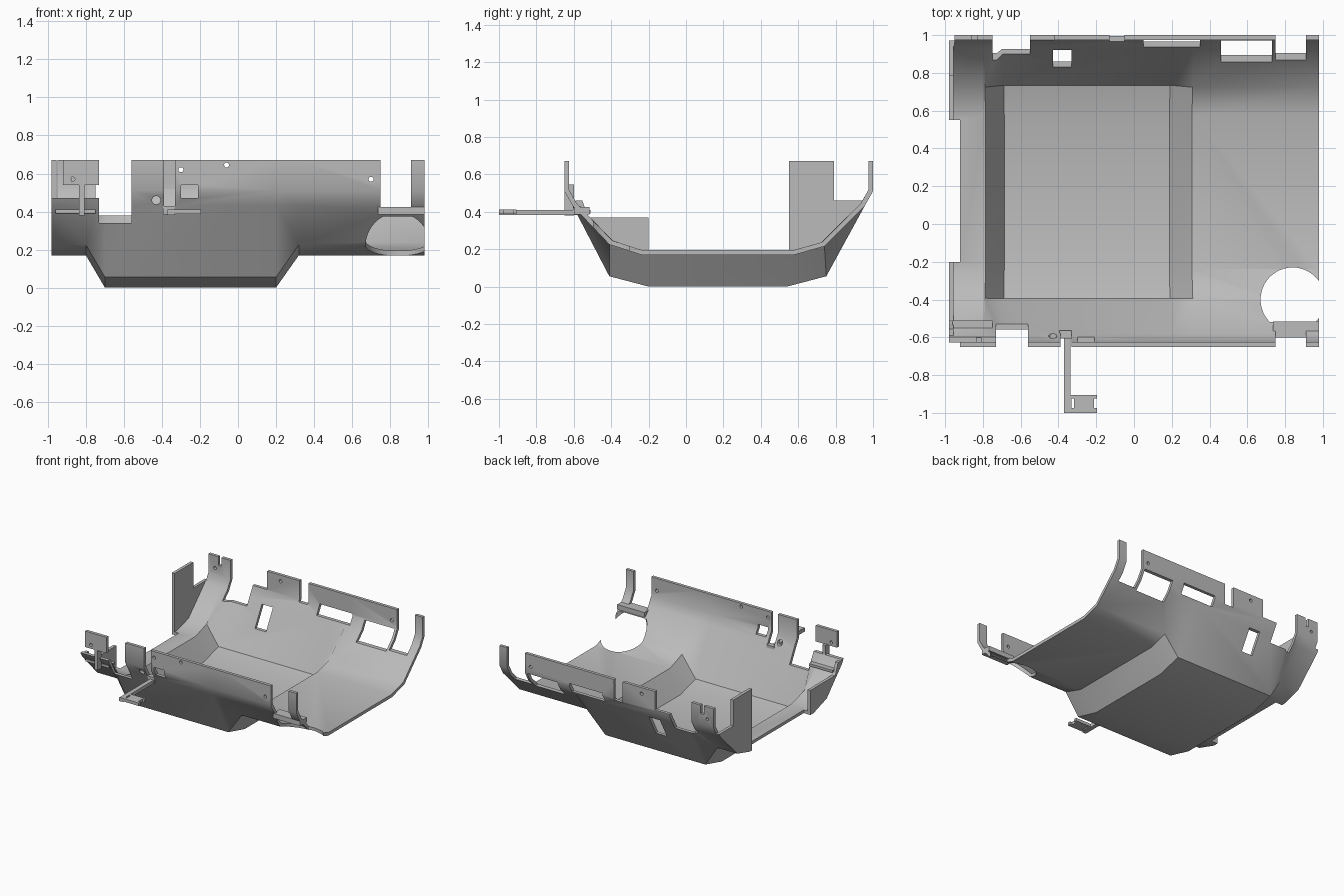
import bpy, bmesh, math
from mathutils import Matrix, Vector

cube = bpy.data.objects.get("Cube")
if cube:
    bpy.data.objects.remove(cube, do_unlink=True)

# Single plain grey
grey = bpy.data.materials.new("plain_grey")
grey.use_nodes = True
colour = (0.5, 0.5, 0.5, 1)
grey.diffuse_color = colour
grey.node_tree.nodes["Principled BSDF"].inputs["Base Color"].default_value = colour


def add_box(bm, x0, x1, y0, y1, z0, z1):
    centre = Vector((x0 + x1, y0 + y1, z0 + z1)) / 2
    size = Matrix.Diagonal((x1 - x0, y1 - y0, z1 - z0, 1))
    bmesh.ops.create_cube(bm, size=1, matrix=Matrix.Translation(centre) @ size)


def add_rod(bm, centre, radius, length, along_y=True, sides=24):
    turn = Matrix.Rotation(math.pi / 2, 4, 'X') if along_y else Matrix()
    bmesh.ops.create_cone(bm, cap_ends=True, segments=sides, radius1=radius, radius2=radius,
                          depth=length, matrix=Matrix.Translation(centre) @ turn)


def finish(bm, name):
    bmesh.ops.recalc_face_normals(bm, faces=bm.faces)
    mesh = bpy.data.meshes.new(name)
    bm.to_mesh(mesh)
    bm.free()
    mesh.materials.append(grey)
    obj = bpy.data.objects.new(name, mesh)
    bpy.context.collection.objects.link(obj)
    return obj


def box(name, *bounds):
    bm = bmesh.new()
    add_box(bm, *bounds)
    return finish(bm, name)


def side_plate(name, outline, x0, x1):
    bm = bmesh.new()
    face = bm.faces.new([bm.verts.new((x0, y, z)) for y, z in outline])
    moved = bmesh.ops.extrude_face_region(bm, geom=[face])["geom"]
    bmesh.ops.translate(bm, vec=(x1 - x0, 0, 0),
                        verts=[v for v in moved if isinstance(v, bmesh.types.BMVert)])
    return finish(bm, name)


def select_only(obj):
    bpy.ops.object.select_all(action='DESELECT')
    obj.select_set(True)
    bpy.context.view_layer.objects.active = obj


def cut(obj, bm):
    cutter = finish(bm, "cutter")
    cutter.hide_render = True
    mod = obj.modifiers.new("cut", 'BOOLEAN')
    mod.operation = 'DIFFERENCE'
    mod.solver = 'EXACT'
    mod.use_self = True
    mod.object = cutter
    select_only(obj)
    bpy.ops.object.modifier_apply(modifier=mod.name)
    bpy.data.objects.remove(cutter, do_unlink=True)


# Tray shell: deep and shallow cross-sections lofted along x
front_rim = [(-0.65, 0.67), (-0.65, 0.51), (-0.605, 0.43)]
back_rim = [(0.955, 0.43), (1.0, 0.51), (1.0, 0.67)]
deep = front_rim + [(-0.41, 0.055), (-0.2, 0), (0.54, 0), (0.75, 0.055)] + back_rim
shallow = front_rim + [(-0.41, 0.225), (-0.24, 0.17), (0.58, 0.17), (0.74, 0.215)] + back_rim
stations = [(-0.98, shallow), (-0.8, shallow), (-0.7, deep),
            (0.2, deep), (0.32, shallow), (0.98, shallow)]
bm = bmesh.new()
rows = [[bm.verts.new((x, y, z)) for y, z in section] for x, section in stations]
for a, b in zip(rows, rows[1:]):
    for i in range(len(a) - 1):
        bm.faces.new((a[i], a[i + 1], b[i + 1], b[i]))
shell = finish(bm, "tray_shell")
floor_face = min(shell.data.polygons, key=lambda p: p.center.z)
if floor_face.normal.z > 0:
    shell.data.flip_normals()
solid = shell.modifiers.new("thickness", 'SOLIDIFY')
solid.thickness = 0.025
solid.offset = -1
solid.use_even_offset = True
select_only(shell)
bpy.ops.object.modifier_apply(modifier=solid.name)

# Openings in the shell
bm = bmesh.new()
TOP = 1.0
front_cuts = [(-0.73, -0.56, 0.34, TOP), (-1.1, -0.72, 0.47, TOP), (-0.39, -0.33, 0.43, TOP),
              (-0.3, -0.21, 0.47, 0.54), (0.75, 0.91, 0.385, TOP)]
back_cuts = [(-0.75, -0.55, 0.38, TOP), (-0.56, -0.42, 0.52, TOP), (-0.13, -0.05, 0.5, TOP),
             (0.75, 0.91, 0.38, TOP), (-0.86, -0.83, 0.6, TOP), (-1.1, -0.95, 0.46, TOP),
             (-0.43, -0.33, 0.255, 0.42), (0.05, 0.35, 0.45, 0.53), (0.46, 0.73, 0.37, 0.51)]
for x0, x1, z0, z1 in front_cuts:
    add_box(bm, x0, x1, -0.8, -0.4, z0, z1)
for x0, x1, z0, z1 in back_cuts:
    add_box(bm, x0, x1, 0.7, 1.2, z0, z1)
add_box(bm, -1.1, -0.92, -0.2, 0.55, 0.1, 0.4)
add_rod(bm, (0.84, -0.4, 0.18), 0.17, 0.39, along_y=False, sides=48)
for x, z in [(0.7, 0.57), (-0.06, 0.645), (-0.3, 0.62)]:
    add_rod(bm, (x, 0.2, z), 0.013, 2.2)
add_rod(bm, (-0.89, 1.0, 0.57), 0.012, 0.3)
add_rod(bm, (-0.43, -0.6, 0.46), 0.022, 0.3)
cut(shell, bm)

# Plates closing the right end
parts = [shell]
parts.append(side_plate("front_end_plate", [
    (-0.59, 0.46), (-0.555, 0.46), (-0.52, 0.37), (-0.2, 0.37), (-0.2, 0.175),
    (-0.24, 0.175), (-0.405, 0.23), (-0.6, 0.43)], -0.98, -0.955))
parts.append(side_plate("back_end_plate", [
    (0.55, 0.175), (0.58, 0.175), (0.735, 0.22), (0.95, 0.43), (0.95, 0.46),
    (0.79, 0.46), (0.79, 0.67), (0.55, 0.67)], -0.98, -0.955))

# Raised tab on its stalk, and the ledge behind it
tab = box("corner_tab", -0.92, -0.73, -0.65, -0.625, 0.54, 0.67)
bm = bmesh.new()
add_rod(bm, (-0.87, -0.64, 0.57), 0.012, 0.2)
cut(tab, bm)
parts += [tab,
          box("tab_stalk", -0.837, -0.808, -0.65, -0.6, 0.38, 0.545),
          box("corner_ledge", -0.96, -0.75, -0.59, -0.51, 0.39, 0.41),
          box("hole_bridge", 0.735, 0.98, -0.6, -0.515, 0.385, 0.425)]

# Outrigger arm with slotted end plate
arm_plate = box("arm_end_plate", -0.365, -0.195, -1.0, -0.905, 0.388, 0.412)
bm = bmesh.new()
add_box(bm, -0.33, -0.318, -0.975, -0.925, 0.3, 0.5)
add_box(bm, -0.212, -0.15, -0.975, -0.925, 0.3, 0.5)
cut(arm_plate, bm)
parts += [arm_plate,
          box("outrigger_arm", -0.37, -0.335, -1.0, -0.57, 0.382, 0.41),
          box("arm_mount", -0.395, -0.33, -0.605, -0.565, 0.385, 0.43)]

for part in parts:
    select_only(part)
    bpy.ops.object.shade_smooth_by_angle(angle=math.radians(30))
